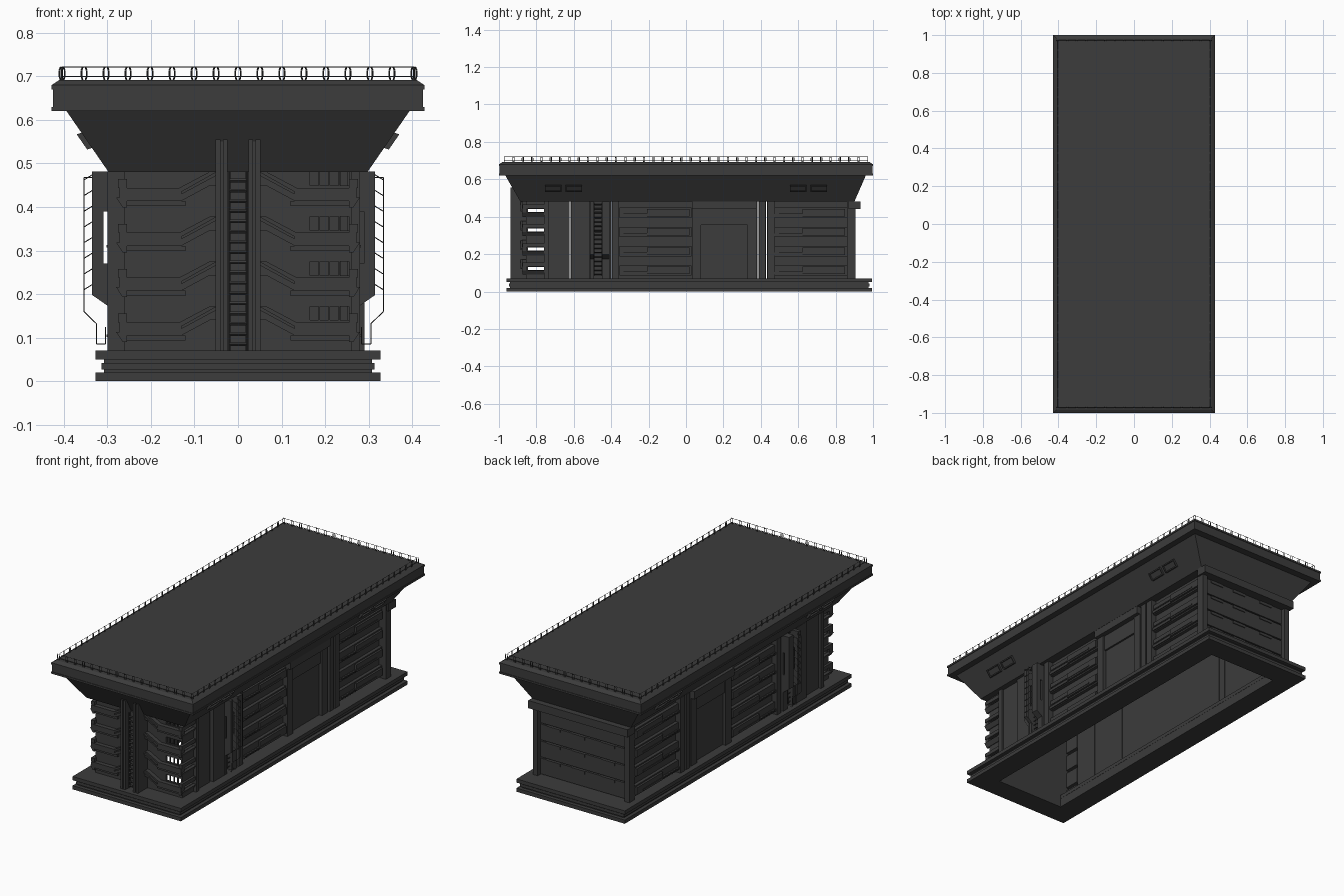
import bpy, bmesh
from mathutils import Vector

if "Cube" in bpy.data.objects:
    bpy.data.objects.remove(bpy.data.objects["Cube"], do_unlink=True)

GREY = (0.045, 0.045, 0.045, 1)
mat = bpy.data.materials.new("dark_grey_metal")
mat.use_nodes = True
mat.diffuse_color = GREY
mat.node_tree.nodes["Principled BSDF"].inputs["Base Color"].default_value = GREY
LEVELS = [0.105 + 0.103 * k for k in range(4)]
FLOOR, EAVES = 0.07, 0.482


def loft(bm, a, b):
    """Closed solid between two matching outlines."""
    va, vb = [bm.verts.new(p) for p in a], [bm.verts.new(p) for p in b]
    bm.faces.new(va)
    bm.faces.new(vb[::-1])
    for i in range(len(va)):
        j = (i + 1) % len(va)
        bm.faces.new((va[j], va[i], vb[i], vb[j]))


def rect(x0, x1, y0, y1, z):
    return [(x0, y0, z), (x1, y0, z), (x1, y1, z), (x0, y1, z)]


def box(bm, x0, x1, y0, y1, z0, z1):
    loft(bm, rect(x0, x1, y0, y1, z0), rect(x0, x1, y0, y1, z1))


def prism(bm, pts, y0, y1):
    loft(bm, [(x, y0, z) for x, z in pts], [(x, y1, z) for x, z in pts])


def strut(bm, a, b, r=0.0008):
    a, b = Vector(a), Vector(b)
    d = (b - a).normalized()
    u = d.orthogonal().normalized() * r
    v = d.cross(u)
    ring = (u + v, u - v, -u - v, v - u)
    loft(bm, [a + o for o in ring], [b + o for o in ring])


def path(bm, pts, r=0.0008):
    for a, b in zip(pts, pts[1:]):
        strut(bm, a, b, r)


def frame(bm, x, y0, y1, w, z0, z1):
    """Rectangular ring with border width w."""
    box(bm, -x, x, y0, y0 + w, z0, z1)
    box(bm, -x, x, y1 - w, y1, z0, z1)
    for s in (-1, 1):
        box(bm, min(s * x, s * (x - w)), max(s * x, s * (x - w)), y0 + w, y1 - w, z0, z1)


def finish(bm, name, mirror=False, offset=0.0):
    """Make the object; offset moves the mirror plane, keeping the left-hand limit."""
    bmesh.ops.recalc_face_normals(bm, faces=bm.faces)
    bmesh.ops.translate(bm, verts=bm.verts, vec=(offset, 0, 0))
    me = bpy.data.meshes.new(name)
    bm.to_mesh(me)
    bm.free()
    me.materials.append(mat)
    ob = bpy.data.objects.new(name, me)
    ob.location.x = offset
    bpy.context.collection.objects.link(ob)
    if mirror:
        ob.modifiers.new("Mirror", "MIRROR")


SIDE = -0.01

# Hollow stepped base
bm = bmesh.new()
frame(bm, 0.327, -0.96, 0.995, 0.12, 0, 0.02)
frame(bm, 0.308, -0.94, 0.975, 0.10, 0.02, 0.05)
frame(bm, 0.314, -0.947, 0.982, 0.10, 0.027, 0.042)
frame(bm, 0.327, -0.96, 0.995, 0.12, 0.05, FLOOR)
finish(bm, "base")

# Flared eaves and roof slab
bm = bmesh.new()
loft(bm, rect(-0.297, 0.297, -0.885, 0.90, 0.48), rect(-0.395, 0.395, -0.967, 0.962, 0.622))
finish(bm, "eaves")
bm = bmesh.new()
box(bm, -0.428, 0.428, -1, 1, 0.62, 0.63)
box(bm, -0.425, 0.425, -0.997, 0.997, 0.63, 0.67)
box(bm, -0.428, 0.428, -1, 1, 0.67, 0.68)
loft(bm, rect(-0.428, 0.428, -1, 1, 0.68), rect(-0.41, 0.41, -0.982, 0.982, 0.692))
finish(bm, "roof")

# Roof railing
bm = bmesh.new()
RX, RY = 0.404, 0.972
for z in (0.7, 0.721):
    path(bm, [(-RX, -RY, z), (RX, -RY, z), (RX, RY, z), (-RX, RY, z), (-RX, -RY, z)])


def rail_post(x, y, dx, dy):
    for s in (-1, 1):
        path(bm, [(x + s * dx * f, y + s * dy * f, z) for f, z in
                  ((0.5, 0.69), (1, 0.7), (1, 0.714), (0.5, 0.722))], 0.0014)


for i in range(17):
    for s in (-1, 1):
        rail_post(-RX + i * RX / 8, s * RY, 0.006, 0)
for i in range(1, 39):
    for s in (-1, 1):
        rail_post(s * RX, -RY + i * RY / 19.5, 0, 0.004)
finish(bm, "roof_railing")

# Framed windows on the sloping eaves
bm = bmesh.new()


def slope_bar(y0, y1, z0, z1, depth):
    xs = [0.297 + (z - 0.48) * 0.69 for z in (z0, z1)]
    prism(bm, [(xs[0] - 0.005, z0), (xs[0] + depth, z0 - depth / 2),
               (xs[1] + depth, z1 - depth / 2), (xs[1] - 0.005, z1)], y0, y1)


for c in (-0.655, 0.655):
    for y in (c - 0.1, c + 0.01):
        for z in (0.537, 0.567):
            slope_bar(y, y + 0.09, z, z + 0.005, 0.01)
        for e in (y, y + 0.085):
            slope_bar(e, e + 0.005, 0.537, 0.572, 0.01)
        slope_bar(y + 0.005, y + 0.085, 0.542, 0.567, 0.003)
finish(bm, "eaves_windows", True)

# Rear corner posts
bm = bmesh.new()
box(bm, 0.262, 0.291, 0.86, 0.905, FLOOR, EAVES)
finish(bm, "rear_corner_posts", True)

# Front columns and ladder
bm = bmesh.new()
box(bm, 0.024, 0.034, -0.938, -0.845, FLOOR, 0.555)
box(bm, 0.034, 0.04, -0.928, -0.845, FLOOR, 0.55)
box(bm, 0.04, 0.052, -0.938, -0.845, FLOOR, 0.555)
finish(bm, "front_columns", True)
bm = bmesh.new()
box(bm, -0.024, 0.024, -0.895, -0.845, FLOOR, EAVES)
for s in (-0.02, 0.02):
    strut(bm, (s, -0.91, FLOOR), (s, -0.91, EAVES), 0.002)
for i in range(17):
    z = 0.085 + i * 0.0235
    strut(bm, (-0.02, -0.91, z), (0.02, -0.91, z), 0.003)
finish(bm, "front_ladder")

# Front wall: closed except for a column of window openings on one side
bm = bmesh.new()
WALL = (-0.855, -0.845)
box(bm, -0.262, 0.165, *WALL, FLOOR, EAVES)
box(bm, 0.255, 0.262, *WALL, FLOOR, EAVES)
low = FLOOR
for z in LEVELS:
    box(bm, 0.165, 0.255, *WALL, low, z + 0.035)
    low = z + 0.067
    for x in (0.185, 0.208, 0.231):
        box(bm, x, x + 0.003, *WALL, z + 0.035, low)
box(bm, 0.165, 0.255, *WALL, low, EAVES)
finish(bm, "front_wall")

# Cranked balcony bands on the front, wrapping round the corner
bm = bmesh.new()
for z in LEVELS:
    prism(bm, [(0.05, z + 0.035), (0.065, z + 0.035), (0.13, z), (0.272, z),
               (0.272, z + 0.03), (0.135, z + 0.03), (0.065, z + 0.067), (0.05, z + 0.067)],
          -0.878, -0.85)
    prism(bm, [(0.05, z + 0.058), (0.13, z + 0.015), (0.13, z + 0.022), (0.05, z + 0.067)],
          -0.886, -0.878)
    box(bm, 0.12, 0.262, -0.87, -0.85, z - 0.012, z)
finish(bm, "front_balconies", True)

# Side corner panels with narrow gaps between
bm = bmesh.new()
for z in LEVELS:
    box(bm, 0.25, 0.262, -0.85, -0.76, z + 0.027, min(z + 0.113, EAVES))
    prism(bm, [(0.255, z - 0.015), (0.265, z - 0.015), (0.28, z + 0.008), (0.255, z + 0.008)],
          -0.875, -0.76)
    box(bm, 0.255, 0.275, -0.875, -0.76, z + 0.03, z + 0.05)
box(bm, 0.25, 0.262, -0.85, -0.76, FLOOR, LEVELS[0] + 0.01)
finish(bm, "side_corner_panels", True)

# Recessed side walls separated by slits
bm = bmesh.new()
slits = [-0.76, -0.62, -0.40, 0.385, 0.43, 0.88]
for a, b in zip(slits, slits[1:]):
    box(bm, 0.255, 0.27, a + 0.002, b - 0.002, FLOOR, EAVES)
box(bm, 0.27, 0.287, -0.76, -0.623, FLOOR, EAVES)
box(bm, 0.255, 0.30, -0.76, -0.735, FLOOR, EAVES)
finish(bm, "side_walls", True, SIDE)

# Banded bays on the sides
bm = bmesh.new()
for y0, y1 in ((-0.355, 0.03), (0.477, 0.86)):
    mid = (y0 + y1) / 2
    for z in LEVELS:
        box(bm, 0.27, 0.288, y0, y1, z - 0.02, z + 0.035)
        box(bm, 0.27, 0.299, mid - 0.045, y1 - 0.01, z - 0.012, z + 0.028)
        box(bm, 0.288, 0.294, y0, mid - 0.045, z - 0.015, z)
        box(bm, 0.298, 0.302, y0 + 0.02, y1 - 0.06, z - 0.004, z + 0.002)
finish(bm, "side_bands", True, SIDE)

# Side door bay
bm = bmesh.new()
for y in (0.032, 0.33):
    box(bm, 0.27, 0.296, y, y + 0.048, FLOOR, EAVES)
box(bm, 0.27, 0.278, 0.08, 0.33, FLOOR, 0.355)
box(bm, 0.27, 0.288, 0.08, 0.33, 0.355, 0.44)
box(bm, 0.27, 0.316, 0.032, 0.378, 0.44, EAVES)
finish(bm, "side_door", True, SIDE)

# Side pillars
bm = bmesh.new()
for a, b in ((0.392, 0.425), (0.435, 0.475), (-0.393, -0.358), (-0.612, -0.515)):
    box(bm, 0.27, 0.30, a, b, FLOOR, EAVES)
finish(bm, "side_pillars", True, SIDE)

# Projecting fins beside the side ladder, slotted near the wall
bm = bmesh.new()
for a, b in ((-0.512, -0.493), (-0.448, -0.41)):
    box(bm, 0.27, 0.30, a, b, FLOOR, EAVES)
    prism(bm, [(0.309, 0.18), (0.335, 0.198), (0.335, EAVES), (0.309, EAVES)], a, b)
    prism(bm, [(0.298, 0.172), (0.309, 0.18), (0.309, 0.27), (0.298, 0.27)], a, b)
    box(bm, 0.298, 0.309, a, b, 0.39, EAVES)
finish(bm, "side_fins", True, SIDE)

# Caged side ladder
bm = bmesh.new()
for y in (-0.488, -0.453):
    path(bm, [(0.304, y, 0.125), (0.304, y, 0.085), (0.325, y, 0.085), (0.325, y, 0.132),
              (0.354, y, 0.16), (0.354, y, 0.468), (0.333, y, 0.468)])
for i in range(8):
    z = 0.21 + i * 0.036
    path(bm, [(0.333, -0.488, z + 0.013), (0.354, -0.488, z), (0.354, -0.453, z),
              (0.333, -0.453, z + 0.013)])
for i in range(17):
    z = 0.09 + i * 0.0235
    strut(bm, (0.285, -0.492, z), (0.285, -0.449, z), 0.002)
finish(bm, "side_ladder", True, SIDE)

# Rear wall of stacked panels with a heavy lintel
bm = bmesh.new()
box(bm, -0.265, 0.265, 0.86, 0.872, FLOOR, EAVES)
for k in range(4):
    z = FLOOR + 0.004 + k * 0.093
    box(bm, -0.26, 0.26, 0.87, 0.884, z, z + 0.086)
    for c in (-0.15, 0.03, 0.18):
        box(bm, c - 0.04, c + 0.04, 0.87, 0.888, z + 0.07, z + 0.086)
box(bm, -0.30, 0.30, 0.87, 0.933, 0.44, EAVES)
finish(bm, "rear_wall")
